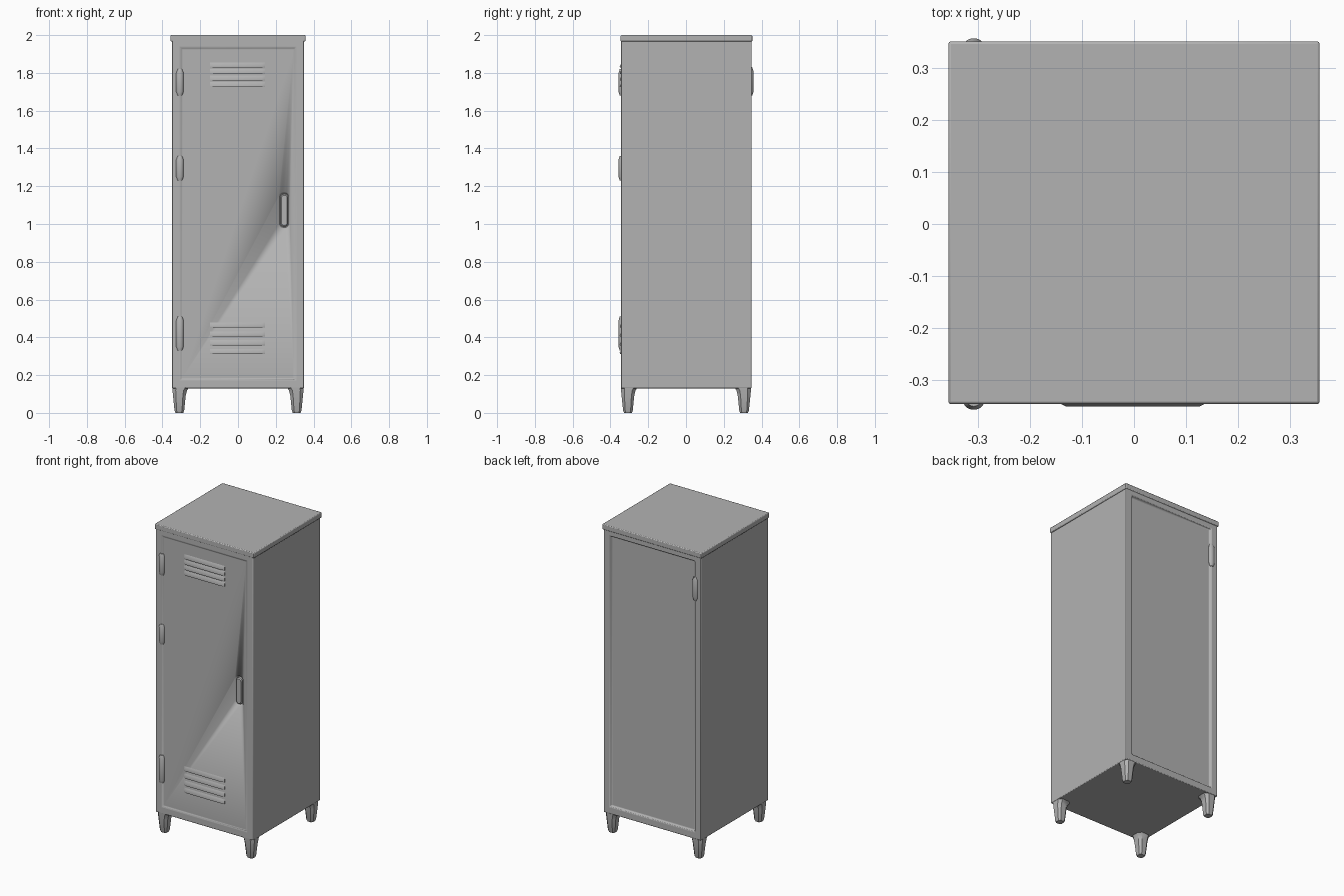
import bpy, bmesh, math
from mathutils import Vector

if "Cube" in bpy.data.objects:
    bpy.data.objects.remove(bpy.data.objects["Cube"])

grey = bpy.data.materials.new("grey metal")
grey.diffuse_color = (0.45, 0.45, 0.45, 1)
grey.use_nodes = True
grey.node_tree.nodes["Principled BSDF"].inputs["Base Color"].default_value = grey.diffuse_color


def finish(name, bm, bevel=0.0, segs=2):
    bmesh.ops.recalc_face_normals(bm, faces=bm.faces)
    me = bpy.data.meshes.new(name)
    bm.to_mesh(me)
    bm.free()
    me.materials.append(grey)
    ob = bpy.data.objects.new(name, me)
    bpy.context.collection.objects.link(ob)
    if bevel:
        m = ob.modifiers.new("Bevel", 'BEVEL')
        m.width, m.segments, m.limit_method = bevel, segs, 'ANGLE'
    bpy.ops.object.select_all(action='DESELECT')
    ob.select_set(True)
    bpy.context.view_layer.objects.active = ob
    bpy.ops.object.shade_smooth_by_angle(angle=math.radians(35))
    return ob


def add_box(bm, x0, x1, y0, y1, z0, z1):
    vs = bmesh.ops.create_cube(bm, size=1)["verts"]
    for v in vs:
        v.co = Vector((x1 if v.co.x > 0 else x0, y1 if v.co.y > 0 else y0,
                       z1 if v.co.z > 0 else z0))


def box(name, *dims, bevel=0.0):
    bm = bmesh.new()
    add_box(bm, *dims)
    return finish(name, bm, bevel)


def loft(name, rings, bevel=0.0):
    bm = bmesh.new()
    loops = [[bm.verts.new(p) for p in r] for r in rings]
    for a, b in zip(loops, loops[1:]):
        for i in range(len(a)):
            j = (i + 1) % len(a)
            bm.faces.new((a[i], a[j], b[j], b[i]))
    bm.faces.new(loops[0][::-1])
    bm.faces.new(loops[-1])
    return finish(name, bm, bevel)


def stadium(cx, cz, w, h, y, r, n=5):
    pts = []
    for k, (sx, sz) in enumerate(((1, 1), (-1, 1), (-1, -1), (1, -1))):
        for i in range(n + 1):
            a = math.pi / 2 * (k + i / n)
            pts.append((cx + sx * (w / 2 - r) + r * math.cos(a), y,
                        cz + sz * (h / 2 - r) + r * math.sin(a)))
    return pts


# Cabinet shell: front and back faces inset into shallow framed recesses
bm = bmesh.new()
add_box(bm, -0.35, 0.35, -0.345, 0.347, 0.13, 1.98)
bm.faces.ensure_lookup_table()
for sign, depth in ((-1, 0.006), (1, 0.014)):
    bm.normal_update()
    face = max(bm.faces, key=lambda f: f.normal.y * sign)
    bmesh.ops.inset_region(bm, faces=[face], thickness=0.045, use_even_offset=True)
    bmesh.ops.inset_region(bm, faces=[face], thickness=0.006, use_even_offset=True)
    for v in face.verts:
        v.co.y -= sign * depth
cabinet = finish("cabinet", bm, 0.006)

# Flat lid, slightly wider than the cabinet
box("lid", -0.357, 0.357, -0.346, 0.351, 1.965, 2.0, bevel=0.005)

# Recessed handle cup, cut into the door
CX, CZ = 0.245, 1.072
cutter = loft("handle_cutter", [stadium(CX, CZ, 0.06, 0.195, -0.40, 0.026),
                                stadium(CX, CZ, 0.06, 0.195, -0.339, 0.026),
                                stadium(CX, CZ, 0.046, 0.18, -0.318, 0.02)])
cutter.hide_render = True
cutter.hide_viewport = True
cut = cabinet.modifiers.new("Handle recess", 'BOOLEAN')
cut.operation, cut.object, cut.solver = 'DIFFERENCE', cutter, 'EXACT'

# Pull bar inside the cup
loft("handle_pull", [stadium(CX, CZ, 0.04, 0.172, -0.312, 0.018),
                     stadium(CX, CZ, 0.04, 0.172, -0.338, 0.018),
                     stadium(CX, CZ, 0.03, 0.16, -0.343, 0.014)])

# Vent louvres: sloped slats leaning out towards their lower edge
for label, heights in (("upper", (1.832, 1.797, 1.762, 1.727)),
                       ("lower", (0.455, 0.408, 0.361, 0.315))):
    for i, z in enumerate(heights):
        rings = []
        for x, k in ((-0.148, 0.3), (-0.13, 1), (0.125, 1), (0.143, 0.3)):
            rings.append([(x, -0.335, z + 0.024), (x, -0.339, z + 0.024),
                          (x, -0.339 - 0.012 * k, z + 0.003),
                          (x, -0.339 - 0.010 * k, z - 0.003), (x, -0.335, z - 0.003)])
        loft(f"{label}_louvre_{i + 1}", rings)

# Hinge knuckles on the front left edge, with one on the back left edge
for side, spans in ((-1, ((1.68, 1.82), (1.23, 1.36), (0.33, 0.51))), (1, ((1.68, 1.83),))):
    for i, (z0, z1) in enumerate(spans):
        name = ("front" if side < 0 else "back") + f"_hinge_{i + 1}"
        rings = []
        for z, k in ((z0, 0.6), (z0 + 0.02, 1), (z1 - 0.02, 1), (z1, 0.6)):
            rings.append([(-0.308 + 0.02 * k * math.cos(a),
                           side * (0.341 + 0.016 * k * max(0, math.sin(a))), z)
                          for a in [math.pi * j / 8 for j in range(9)]])
        loft(name, rings)

# Four tapered feet, flared into the cabinet corners
for sx, xn in ((-1, "left"), (1, "right")):
    for sy, yn in ((-1, "front"), (1, "back")):
        rings = []
        for z, outer, inner in ((0, 0.331, 0.290), (0.012, 0.336, 0.285), (0.09, 0.344, 0.277),
                                (0.12, 0.347, 0.270), (0.135, 0.348, 0.258)):
            c, h = (outer + inner) / 2, (outer - inner) / 2
            r = h * 0.45
            ring = []
            for x, y in ((h, h - r), (h - r, h), (r - h, h), (-h, h - r),
                         (-h, r - h), (r - h, -h), (h - r, -h), (h, r - h)):
                ring.append((sx * (c + x), sy * (c + y - 0.003), z))
            rings.append(ring)
        loft(f"{yn}_{xn}_foot", rings)
